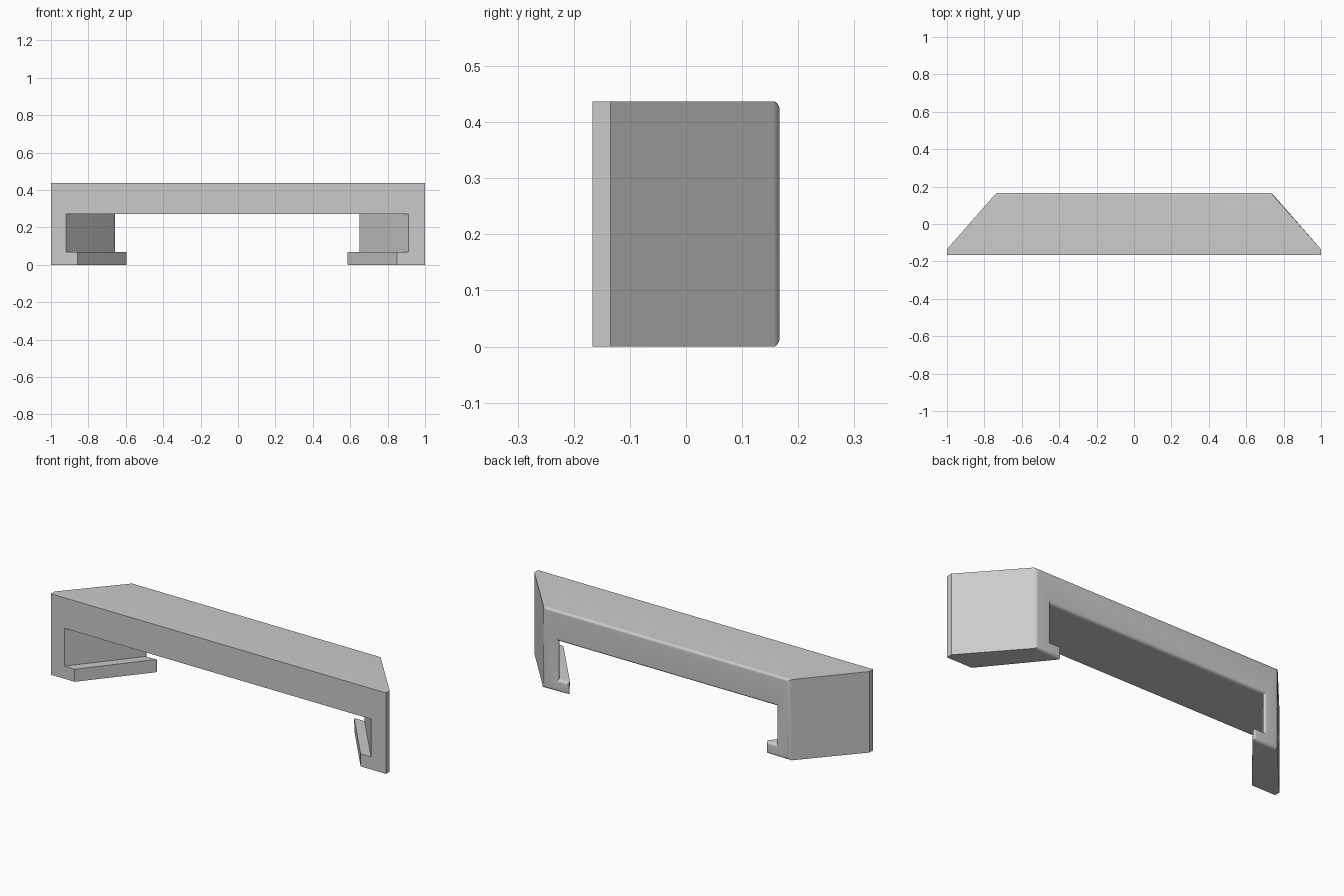
import bpy, bmesh, math

cube = bpy.data.objects.get("Cube")
if cube:
    bpy.data.objects.remove(cube, do_unlink=True)

FRONT, SHOULDER, BACK = -0.167, -0.135, 0.167   # depth of the sections
TOP, CEILING, LIP = 0.437, 0.272, 0.068         # heights
FILLET = 0.0233                                 # chord of the rounded back edges

grey = bpy.data.materials.new("light_grey")
grey.use_nodes = True
colour = (0.6, 0.6, 0.6, 1)
grey.diffuse_color = colour
grey.node_tree.nodes["Principled BSDF"].inputs["Base Color"].default_value = colour


def lerp(a, b, t):
    return a + (b - a) * t


def half_outline(side, y, outer):
    """One leg of the bracket section, from top corner round to the ceiling."""
    t = (y - FRONT) / (BACK - FRONT)
    shift = 0.005 if side < 0 else -0.004       # legs differ very slightly
    wall = lerp(0.915, 0.641, t) + shift
    lip = lerp(0.853, 0.578, t) + shift
    points = [(outer, TOP), (outer, 0), (lip, 0), (lip, LIP), (wall, LIP), (wall, CEILING)]
    return [(side * x, z) for x, z in points]


def section(bm, y, outer):
    outline = half_outline(1, y, outer) + half_outline(-1, y, outer)[::-1]
    return [bm.verts.new((x, y, z)) for x, z in outline]


# Bracket body: loft three sections from front to back
bm = bmesh.new()
rings = [section(bm, y, outer)
         for y, outer in ((FRONT, 1.0), (SHOULDER, 1.0), (BACK, 0.735))]
for a, b in zip(rings, rings[1:]):
    for i in range(len(a)):
        j = (i + 1) % len(a)
        bm.faces.new((a[i], a[j], b[j], b[i]))
bm.faces.new(rings[0])
bm.faces.new(rings[-1])
bmesh.ops.recalc_face_normals(bm, faces=bm.faces)

# Rounded edges all round the back face
back_edges = [e for e in bm.edges if all(v.co.y > BACK - 0.001 for v in e.verts)]
bmesh.ops.bevel(bm, geom=back_edges, offset=FILLET, offset_type='WIDTH',
                segments=8, profile=0.5, affect='EDGES')

mesh = bpy.data.meshes.new("bracket_body")
bm.to_mesh(mesh)
bm.free()
mesh.materials.append(grey)
body = bpy.data.objects.new("bracket_body", mesh)
bpy.context.collection.objects.link(body)

bpy.ops.object.select_all(action='DESELECT')
body.select_set(True)
bpy.context.view_layer.objects.active = body
bpy.ops.object.shade_smooth_by_angle(angle=math.radians(24))
